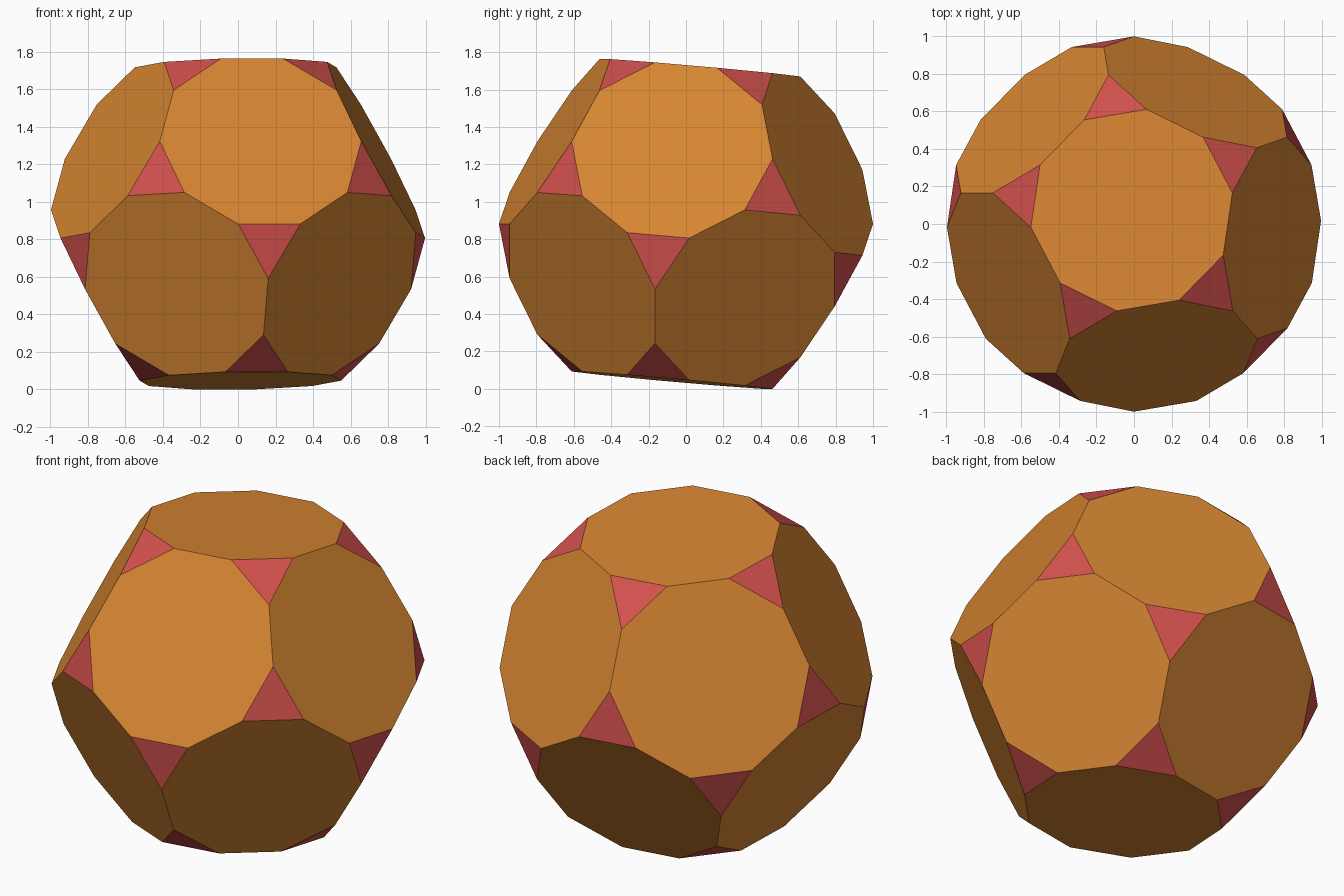
import bpy
import bmesh
import math
from itertools import product
from mathutils import Matrix, Vector

cube = bpy.data.objects.get("Cube")
if cube:
    bpy.data.objects.remove(cube, do_unlink=True)


def make_material(name, color):
    mat = bpy.data.materials.new(name)
    mat.diffuse_color = color
    mat.use_nodes = True
    mat.node_tree.nodes["Principled BSDF"].inputs["Base Color"].default_value = color
    return mat


def frame(first, second):
    """Rotation whose columns are first, second made square to it, and their cross product."""
    a = first.normalized()
    b = (second - a * second.dot(a)).normalized()
    return Matrix((a, b, a.cross(b))).transposed()


# Corners of a truncated dodecahedron: signed, cyclic permutations of three seeds
phi = (1 + math.sqrt(5)) / 2
seeds = [(0, 1 / phi, 2 + phi), (1 / phi, phi, 2 * phi), (phi, 2, phi + 1)]
corners = set()
for seed in seeds:
    for signs in product((1, -1), repeat=3):
        p = [c * s + 0.0 for c, s in zip(seed, signs)]
        for k in range(3):
            corners.add(tuple(p[k:] + p[:k]))

# Turn it so one corner points to the front and one triangle edge lies level
source = frame(Vector(seeds[0]), Vector((-1 / phi, phi, 2 * phi)))
target = frame(Vector((0, -1, 0)), Vector((1, 0, 0)))
turn = target @ source.transposed()
points = [turn @ Vector(c).normalized() for c in corners]
lift = -min(p.z for p in points)

# Wrap the corners, then merge the coplanar triangles into decagons
bm = bmesh.new()
for p in points:
    bm.verts.new(p + Vector((0, 0, lift)))
bmesh.ops.convex_hull(bm, input=bm.verts[:])
bmesh.ops.dissolve_limit(bm, angle_limit=math.radians(2),
                         verts=bm.verts[:], edges=bm.edges[:])
bmesh.ops.recalc_face_normals(bm, faces=bm.faces[:])

# Decagons are orange, corner triangles are red
for f in bm.faces:
    f.smooth = False
    f.material_index = 1 if len(f.verts) == 3 else 0

mesh = bpy.data.meshes.new("truncated_dodecahedron")
bm.to_mesh(mesh)
bm.free()
mesh.materials.append(make_material("orange", (0.67, 0.235, 0.032, 1)))
mesh.materials.append(make_material("red", (0.65, 0.082, 0.075, 1)))
solid = bpy.data.objects.new("truncated_dodecahedron", mesh)
bpy.context.collection.objects.link(solid)
